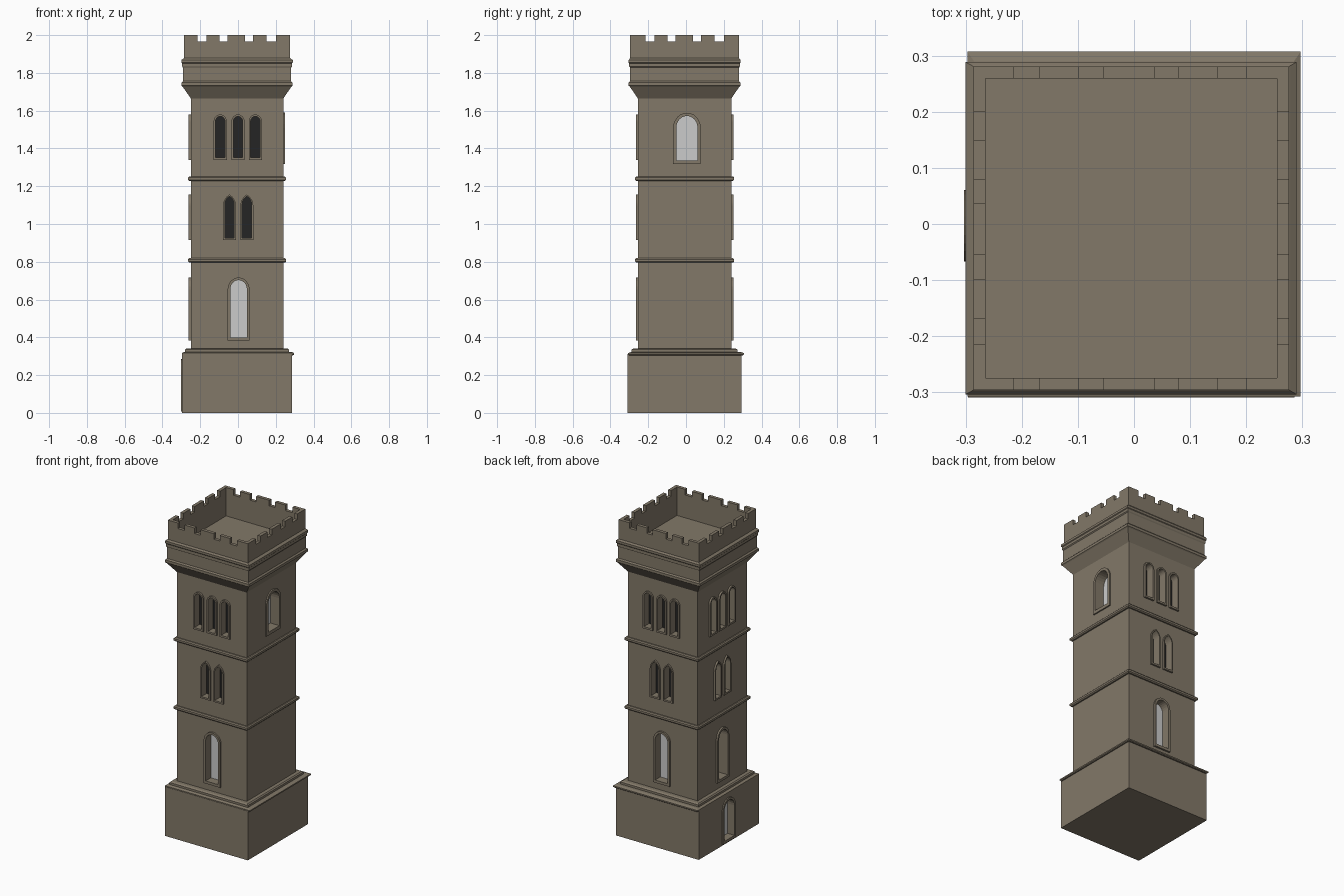
import bpy, bmesh, math
from mathutils import Vector

if "Cube" in bpy.data.objects:
    bpy.data.objects.remove(bpy.data.objects["Cube"])


def material(name, rgb):
    m = bpy.data.materials.new(name)
    m.diffuse_color = (*rgb, 1)
    m.use_nodes = True
    m.node_tree.nodes["Principled BSDF"].inputs["Base Color"].default_value = m.diffuse_color
    return m


STONE = material("brown_stone", (0.225, 0.19, 0.14))
GLASS = material("pale_grey_pane", (0.6, 0.6, 0.6))
DARK = material("dark_opening", (0.018, 0.018, 0.018))
CX, CY = -0.005, -0.0075


def finish(name, bm, mat):
    bmesh.ops.recalc_face_normals(bm, faces=bm.faces[:])
    me = bpy.data.meshes.new(name)
    bm.to_mesh(me)
    bm.free()
    me.materials.append(mat)
    ob = bpy.data.objects.new(name, me)
    bpy.context.collection.objects.link(ob)
    return ob


def bridge(bm, a, b):
    n = len(a)
    for i in range(n):
        bm.faces.new((a[i], a[(i + 1) % n], b[(i + 1) % n], b[i]))


def loft(name, rings, cx=CX, cy=CY):
    """Stack of rectangles (half x, half y, z), capped at both ends."""
    bm = bmesh.new()
    loops = [[bm.verts.new((cx + sx * hx, cy + sy * hy, z))
              for sx, sy in ((-1, -1), (1, -1), (1, 1), (-1, 1))] for hx, hy, z in rings]
    for a, b in zip(loops, loops[1:]):
        bridge(bm, a, b)
    bm.faces.new(loops[0])
    bm.faces.new(loops[-1])
    return finish(name, bm, STONE)


def add_box(bm, x0, x1, y0, y1, z0, z1):
    vs = bmesh.ops.create_cube(bm, size=1)["verts"]
    for v in vs:
        v.co = Vector(((x0 + x1) / 2 + v.co.x * (x1 - x0),
                       (y0 + y1) / 2 + v.co.y * (y1 - y0),
                       (z0 + z1) / 2 + v.co.z * (z1 - z0)))


# Plinth, shaft and mouldings
plinth = loft("plinth", [(0.291, 0.302, 0), (0.291, 0.302, 0.312)])
loft("plinth_cap", [(0.292, 0.302, 0.305), (0.297, 0.307, 0.309), (0.297, 0.307, 0.317),
                    (0.285, 0.29, 0.322)], 0, 0)
loft("plinth_ledge", [(0.275, 0.28, 0.31), (0.275, 0.28, 0.335), (0.268, 0.271, 0.341)])
shaft = loft("shaft", [(0.245, 0.2475, 0.3), (0.245, 0.2475, 1.68)])
for i, z in enumerate((0.807, 1.24)):
    loft("string_course_%d" % (i + 1),
         [(0.24, 0.243, z - 0.012), (0.253, 0.256, z - 0.012), (0.259, 0.262, z - 0.006),
          (0.259, 0.262, z + 0.006), (0.253, 0.256, z + 0.012), (0.24, 0.243, z + 0.012)])

# Flared head with mouldings and hollow parapet
PX, PY, IX, IY, SILL = 0.281, 0.288, 0.260, 0.267, 1.965
loft("head_and_parapet", [
    (0.245, 0.2475, 1.665), (0.288, 0.29, 1.727), (0.294, 0.296, 1.732), (0.294, 0.296, 1.748),
    (0.286, 0.289, 1.756), (0.286, 0.289, 1.828), (0.291, 0.293, 1.834), (0.291, 0.293, 1.85),
    (0.295, 0.296, 1.854), (0.295, 0.296, 1.868), (0.284, 0.29, 1.876), (PX, PY, 1.878),
    (PX, PY, SILL), (IX, IY, SILL), (IX, IY, 1.82)])

# Merlons between the gaps
gaps = [(-0.215, -0.168), (-0.098, -0.055), (0.037, 0.079), (0.15, 0.2)]
bm = bmesh.new()


def spans(lo, hi):
    e = [lo] + [g for pair in gaps for g in pair] + [hi]
    return list(zip(e[0::2], e[1::2]))


for s in (-1, 1):
    ya, yb = sorted((CY + s * IY, CY + s * PY))
    xa, xb = sorted((CX + s * IX, CX + s * PX))
    for a, b in spans(CX - PX, CX + PX):
        add_box(bm, a, b, ya, yb, SILL, 2.0)
    for a, b in spans(CY - IY, CY + IY):
        add_box(bm, xa, xb, a, b, SILL, 2.0)
finish("merlons", bm, STONE)

# Wall frames: origin, along-wall direction, outward normal
SIDES = {
    "front": (Vector((0, CY - 0.2475, 0)), Vector((1, 0, 0)), Vector((0, -1, 0))),
    "back": (Vector((0, CY + 0.2475, 0)), Vector((-1, 0, 0)), Vector((0, 1, 0))),
    "right": (Vector((CX + 0.245, 0, 0)), Vector((0, 1, 0)), Vector((1, 0, 0))),
    "left": (Vector((CX - 0.245, 0, 0)), Vector((0, -1, 0)), Vector((-1, 0, 0))),
    "plinth_left": (Vector((CX - 0.291, 0, 0)), Vector((0, -1, 0)), Vector((-1, 0, 0))),
}


def arch(u, w, z0, z1, pointed):
    """Arch outline of half width w, from sill z0 to crown z1."""
    n = 6
    if pointed:
        half = [(-w + 2 * w * math.cos(i * math.pi / 3 / n), 2 * w * math.sin(i * math.pi / 3 / n))
                for i in range(n + 1)]
    else:
        half = [(w * math.cos(i * math.pi / 2 / n), w * 1.1 * math.sin(i * math.pi / 2 / n))
                for i in range(n + 1)]
    spring = z1 - half[-1][1]
    pts = half + [(-x, z) for x, z in reversed(half[:-1])]
    return [(u - w, z0), (u + w, z0)] + [(u + x, spring + z) for x, z in pts]


def loop(bm, side, outline, d):
    o, along, out = SIDES[side]
    return [bm.verts.new(o + along * u + out * d + Vector((0, 0, z))) for u, z in outline]


def prism(bm, side, outline, d0, d1):
    a, b = loop(bm, side, outline, d0), loop(bm, side, outline, d1)
    bridge(bm, a, b)
    bm.faces.new(a)
    bm.faces.new(b)


shaft_cut, plinth_cut = bmesh.new(), bmesh.new()


def window(name, side, u, w, z0, z1, border, pointed, pane, depth, cut, proud=0.011):
    inner = arch(u, w, z0, z1, pointed)
    outer = arch(u, w + border, z0 - border * 1.2, z1 + border, pointed)
    prism(cut, side, inner, -depth, 0.03)
    # raised surround
    bm = bmesh.new()
    rings = [loop(bm, side, outer, -0.004), loop(bm, side, outer, proud),
             loop(bm, side, inner, proud), loop(bm, side, inner, -0.004)]
    for i in range(4):
        bridge(bm, rings[i], rings[(i + 1) % 4])
    finish(name + "_surround", bm, STONE)
    # pane at the bottom of the recess
    bm = bmesh.new()
    prism(bm, side, inner, -depth - 0.002, -depth + 0.004)
    finish(name + "_pane", bm, pane)


for side in ("front", "back", "left"):
    depth = 0.085 if side == "left" else 0.045
    window(side + "_lower_window", side, 0.003, 0.044, 0.4, 0.703, 0.014, False,
           GLASS, depth, shaft_cut)
    for i, u in enumerate((-0.045, 0.047)):
        window("%s_middle_window_%d" % (side, i + 1), side, u, 0.025, 0.927, 1.147, 0.009, True,
               DARK, depth, shaft_cut)
    for i, u in enumerate((-0.094, 0, 0.092)):
        window("%s_upper_window_%d" % (side, i + 1), side, u, 0.025, 1.352, 1.57, 0.01, False,
               DARK, depth, shaft_cut)
window("right_upper_window", "right", 0.005, 0.056, 1.337, 1.572, 0.017, False,
       GLASS, 0.06, shaft_cut, 0.008)
window("door", "plinth_left", 0.003, 0.05, 0.025, 0.27, 0.014, False,
       GLASS, 0.045, plinth_cut, 0.007)

# Cut the recesses
for target, cut in ((shaft, shaft_cut), (plinth, plinth_cut)):
    cutter = finish(target.name + "_cutter", cut, STONE)
    cutter.hide_render = True
    cutter.hide_viewport = True
    cutter.display_type = 'WIRE'
    mod = target.modifiers.new("recesses", 'BOOLEAN')
    mod.operation = 'DIFFERENCE'
    mod.solver = 'EXACT'
    mod.object = cutter
